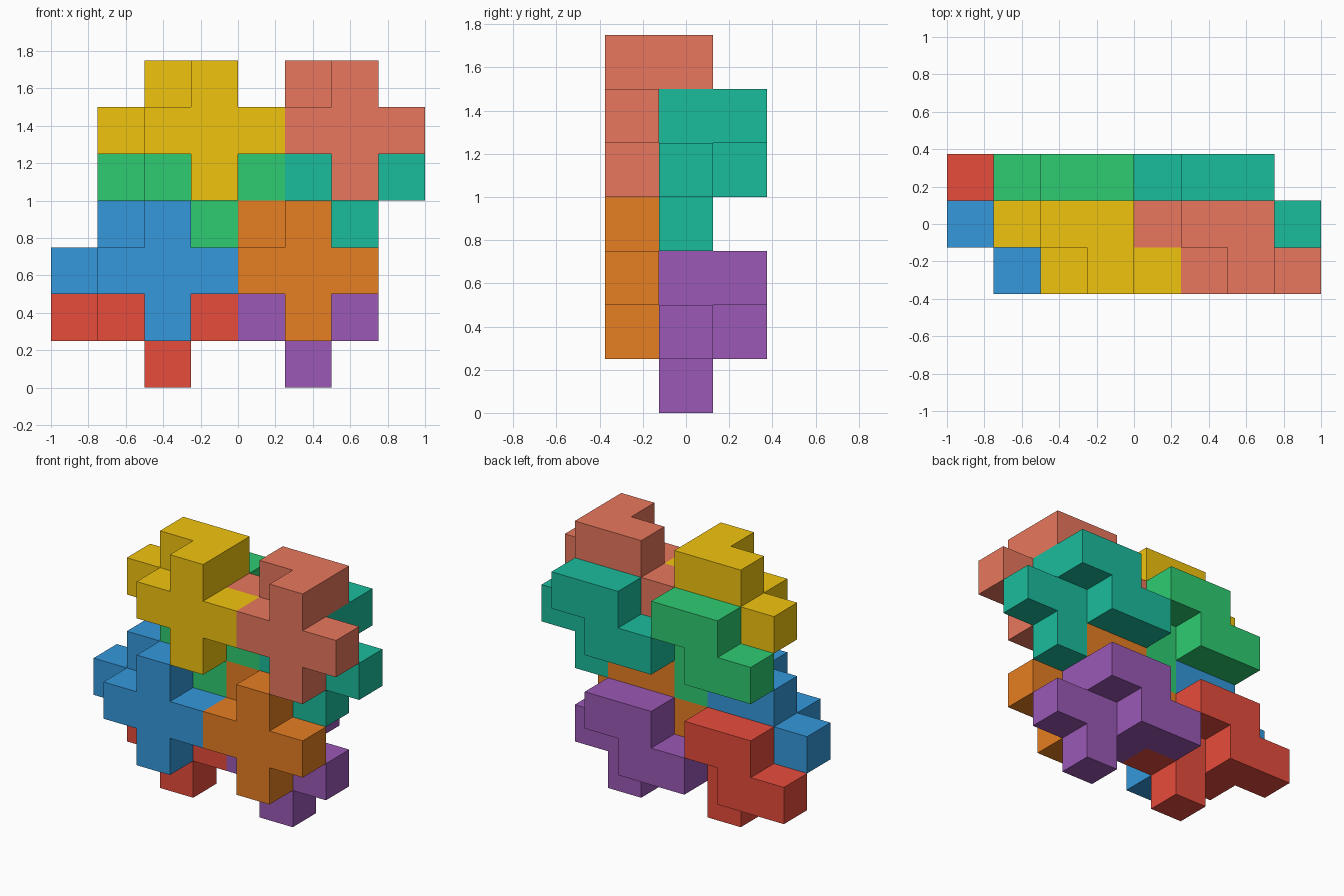
import bpy, bmesh, math
from mathutils import Vector

if "Cube" in bpy.data.objects:
    bpy.data.objects.remove(bpy.data.objects["Cube"])

U = 0.25  # edge of one cube

# One puzzle piece, as cube offsets: a plus in front, a zigzag behind it
PLUS = [(0, 0, 0), (-1, 0, 0), (1, 0, 0), (0, 0, 1), (0, 0, -1)]
ZIGZAG = [(0, 1, 1), (-1, 1, 1), (-1, 1, 0), (-2, 1, 0)]
CELLS = set(PLUS + ZIGZAG)


def linear(c):
    return c / 12.92 if c <= 0.04045 else ((c + 0.055) / 1.055) ** 2.4


def make_material(name, hex_code):
    mat = bpy.data.materials.new(name)
    rgb = [linear(int(hex_code[i:i + 2], 16) / 255) for i in (0, 2, 4)]
    mat.diffuse_color = (*rgb, 1)
    mat.use_nodes = True
    mat.node_tree.nodes["Principled BSDF"].inputs["Base Color"].default_value = mat.diffuse_color
    return mat


def make_piece(name, center, hex_code):
    bm = bmesh.new()
    verts = {}

    def vert(p):
        key = tuple(round(c * 2) for c in p)
        if key not in verts:
            verts[key] = bm.verts.new(p * U)
        return verts[key]

    # Outer skin only: a square wherever a cube has no neighbour
    for cell in CELLS:
        for axis in range(3):
            for sign in (-1, 1):
                n = Vector((0, 0, 0))
                n[axis] = sign
                if tuple(int(a + b) for a, b in zip(cell, n)) in CELLS:
                    continue
                a = Vector((0, 0, 0))
                a[(axis + 1) % 3] = 0.5
                b = n.cross(a)
                mid = Vector(cell) + n * 0.5
                bm.faces.new([vert(mid + o) for o in (-a - b, a - b, a + b, b - a)])

    # Merge coplanar squares into clean flat faces
    bmesh.ops.dissolve_limit(bm, angle_limit=math.radians(1),
                             verts=bm.verts[:], edges=bm.edges[:])
    mesh = bpy.data.meshes.new(name)
    bm.to_mesh(mesh)
    bm.free()
    mesh.materials.append(make_material(name, hex_code))
    obj = bpy.data.objects.new(name, mesh)
    i, j, k = center
    obj.location = ((i - 3.5) * U, (j - 1) * U, (k + 0.5) * U)
    bpy.context.collection.objects.link(obj)


# Front layer: four pieces; back layer: four more, one cube back and down
make_piece("yellow_piece", (3, 0, 5), "F1C40F")
make_piece("salmon_piece", (6, 0, 5), "E8775D")
make_piece("blue_piece", (2, 0, 2), "3498DB")
make_piece("orange_piece", (5, 0, 2), "E67E22")
make_piece("green_piece", (3, 1, 4), "2ECC71")
make_piece("teal_piece", (6, 1, 4), "1ABC9C")
make_piece("red_piece", (2, 1, 1), "E74C3C")
make_piece("purple_piece", (5, 1, 1), "9B59B6")
